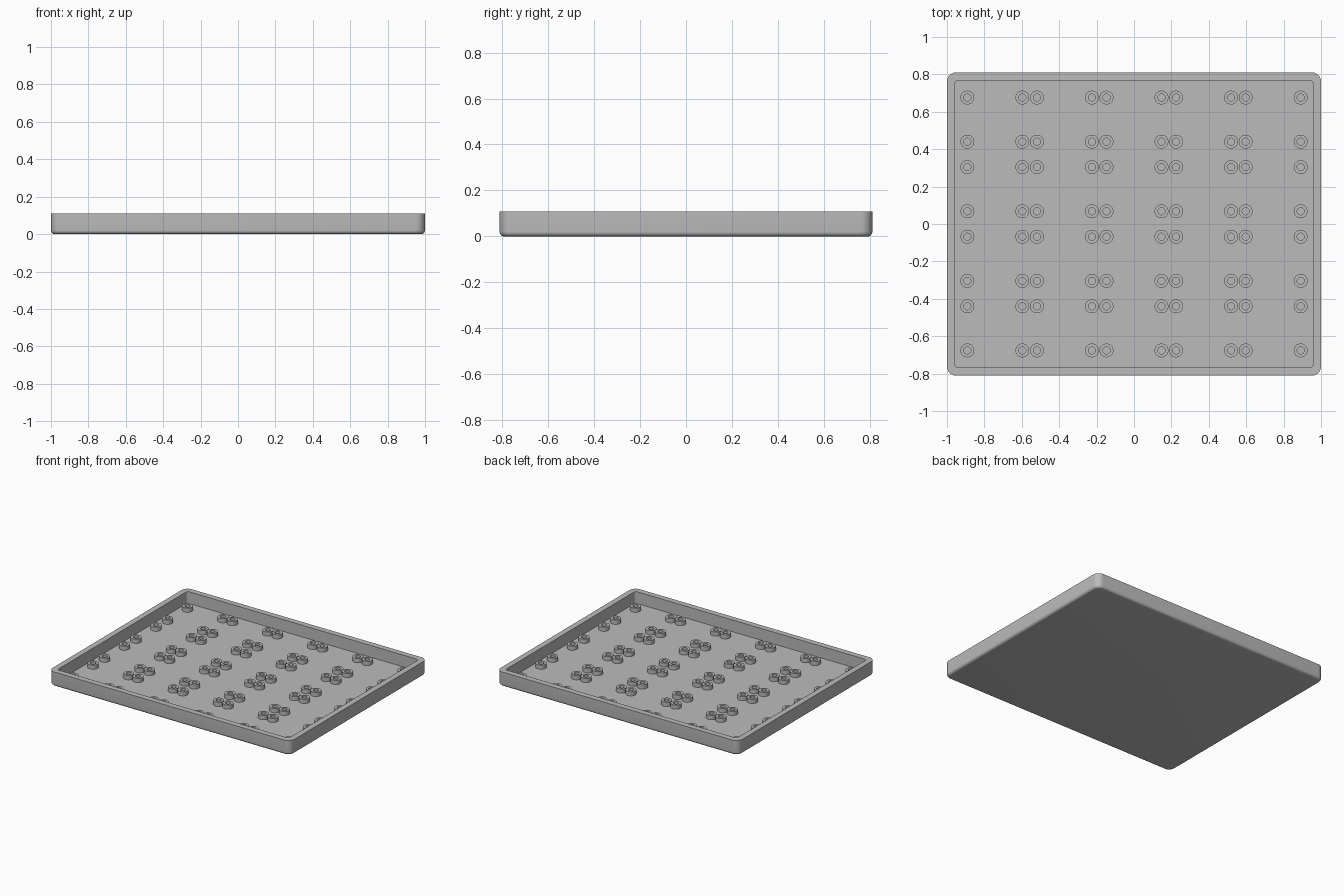
import bpy, bmesh, math

cube = bpy.data.objects.get("Cube")
if cube:
    bpy.data.objects.remove(cube)

HALF_X, HALF_Y, HEIGHT = 1.0, 0.811, 0.109
WALL, FLOOR_Z = 0.043, 0.021
CORNER, FILLET = 0.05, 0.02
PITCH = 0.372

grey = bpy.data.materials.new("plain grey")
grey.use_nodes = True
colour = (0.5, 0.5, 0.5, 1)
grey.diffuse_color = colour
grey.node_tree.nodes["Principled BSDF"].inputs["Base Color"].default_value = colour


def skin(name, rings, caps=False, closed=False):
    """Mesh made by bridging equal point rings in order."""
    bm = bmesh.new()
    loops = [[bm.verts.new(p) for p in ring] for ring in rings]
    pairs = list(zip(loops, loops[1:]))
    if closed:
        pairs.append((loops[-1], loops[0]))
    for a, b in pairs:
        n = len(a)
        for i in range(n):
            j = (i + 1) % n
            bm.faces.new((a[i], a[j], b[j], b[i]))
    if caps:
        bm.faces.new(loops[0][::-1])
        bm.faces.new(loops[-1])
    bmesh.ops.recalc_face_normals(bm, faces=bm.faces)
    mesh = bpy.data.meshes.new(name)
    bm.to_mesh(mesh)
    bm.free()
    mesh.materials.append(grey)
    return mesh


def add(name, mesh, location=(0, 0, 0)):
    obj = bpy.data.objects.new(name, mesh)
    obj.location = location
    bpy.context.collection.objects.link(obj)
    return obj


def smooth(obj):
    bpy.ops.object.select_all(action="DESELECT")
    obj.select_set(True)
    bpy.context.view_layer.objects.active = obj
    bpy.ops.object.shade_smooth_by_angle(angle=math.radians(35))


def rounded_rect(inset, radius, z, steps=8):
    """Rounded rectangle ring, inset from the outer footprint."""
    cx, cy = HALF_X - inset - radius, HALF_Y - inset - radius
    points = []
    for q, (sx, sy) in enumerate([(1, 1), (-1, 1), (-1, -1), (1, -1)]):
        for k in range(steps + 1):
            a = (q + k / steps) * math.pi / 2
            points.append((sx * cx + radius * math.cos(a),
                           sy * cy + radius * math.sin(a), z))
    return points


def circle(radius, z, sides=32):
    return [(radius * math.cos(2 * math.pi * i / sides),
             radius * math.sin(2 * math.pi * i / sides), z) for i in range(sides)]


# Tray: filleted underside, straight wall, flat rim, sunken floor
rings = []
for k in range(7):
    a = k / 6 * math.pi / 2
    inset = FILLET * (1 - math.sin(a))
    rings.append(rounded_rect(inset, CORNER - inset, FILLET * (1 - math.cos(a))))
rings.append(rounded_rect(0, CORNER, HEIGHT))
rings.append(rounded_rect(WALL, 0.018, HEIGHT))
rings.append(rounded_rect(WALL, 0.018, FLOOR_Z))
smooth(add("tray", skin("tray", rings, caps=True)))

# Hollow posts: four around the centre of each cell in a five by four grid
post_mesh = skin("post", [circle(0.037, -0.002), circle(0.037, 0.031),
                          circle(0.019, 0.031), circle(0.019, -0.002)], closed=True)
for col in range(5):
    for row in range(4):
        for sx in (-1, 1):
            for sy in (-1, 1):
                x = (col - 2) * PITCH + sx * 0.147
                y = (row - 1.5) * PITCH + sy * 0.118
                post = add("post", post_mesh, (x, y, FLOOR_Z))
smooth(post)
